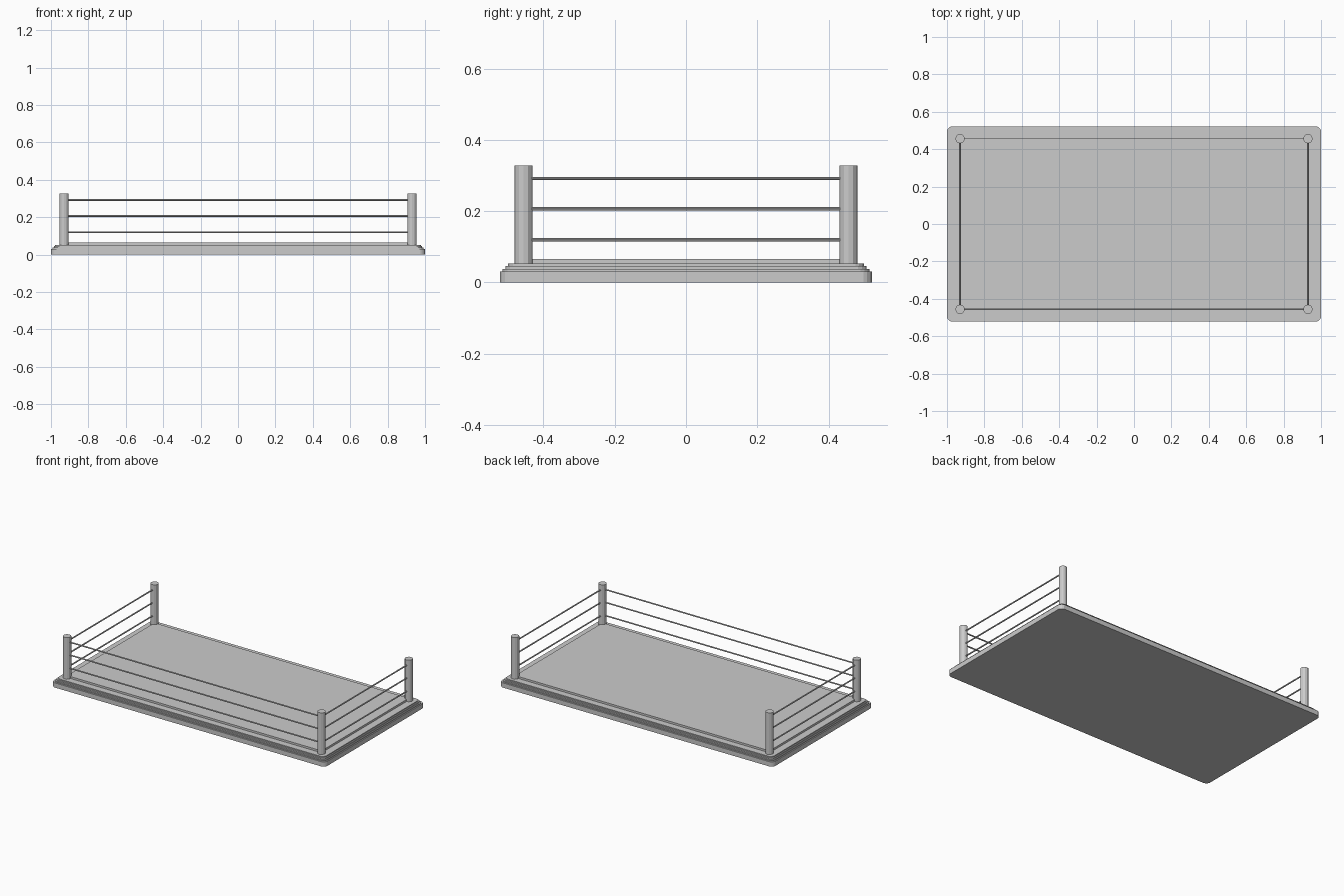
import bpy, bmesh
from mathutils import Vector

if "Cube" in bpy.data.objects:
    bpy.data.objects.remove(bpy.data.objects["Cube"])

POST_X, POST_Y = 0.93, 0.456


def finish(name, bm):
    mesh = bpy.data.meshes.new(name)
    bm.to_mesh(mesh)
    bm.free()
    ob = bpy.data.objects.new(name, mesh)
    bpy.context.collection.objects.link(ob)
    return ob


def slab(name, hx, hy, z0, z1, corner=0.0, segments=3):
    bm = bmesh.new()
    bmesh.ops.create_cube(bm, size=1)
    for v in bm.verts:
        v.co = (v.co.x * 2 * hx, v.co.y * 2 * hy, z0 if v.co.z < 0 else z1)
    if corner:
        upright = [e for e in bm.edges
                   if abs(e.verts[0].co.z - e.verts[1].co.z) > 1e-4]
        bmesh.ops.bevel(bm, geom=upright, offset=corner, segments=segments,
                        profile=0.4, affect='EDGES')
    return finish(name, bm)


def rod(name, a, b, radius, sides):
    a, b = Vector(a), Vector(b)
    bm = bmesh.new()
    bmesh.ops.create_cone(bm, cap_ends=True, segments=sides, radius1=radius,
                          radius2=radius, depth=(b - a).length)
    ob = finish(name, bm)
    ob.location = (a + b) / 2
    ob.rotation_euler = (b - a).to_track_quat('Z', 'Y').to_euler()
    return ob


# Stepped platform base, each layer slightly smaller than the one below
levels = [0.0, 0.031, 0.038, 0.046, 0.053]
for i in range(4):
    inset = 0.0075 * i
    slab(f"base_step_{i + 1}", 1 - inset, 0.522 - inset,
         levels[i], levels[i + 1], corner=0.024)

# Raised floor mat
slab("floor_mat", POST_X, POST_Y, 0.053, 0.066)

# Corner posts
for sx, side in ((-1, "left"), (1, "right")):
    for sy, end in ((-1, "front"), (1, "back")):
        x, y = sx * POST_X, sy * POST_Y
        rod(f"post_{end}_{side}", (x, y, 0.05), (x, y, 0.328), 0.025, 12)

# Ropes on the front and both sides; the back stays open
corners = [(-POST_X, POST_Y), (-POST_X, -POST_Y),
           (POST_X, -POST_Y), (POST_X, POST_Y)]
for n, z in enumerate((0.12, 0.207, 0.292)):
    for side, p, q in zip(("left", "front", "right"), corners, corners[1:]):
        rod(f"rope_{side}_{n + 1}", (*p, z), (*q, z), 0.0045, 8)
